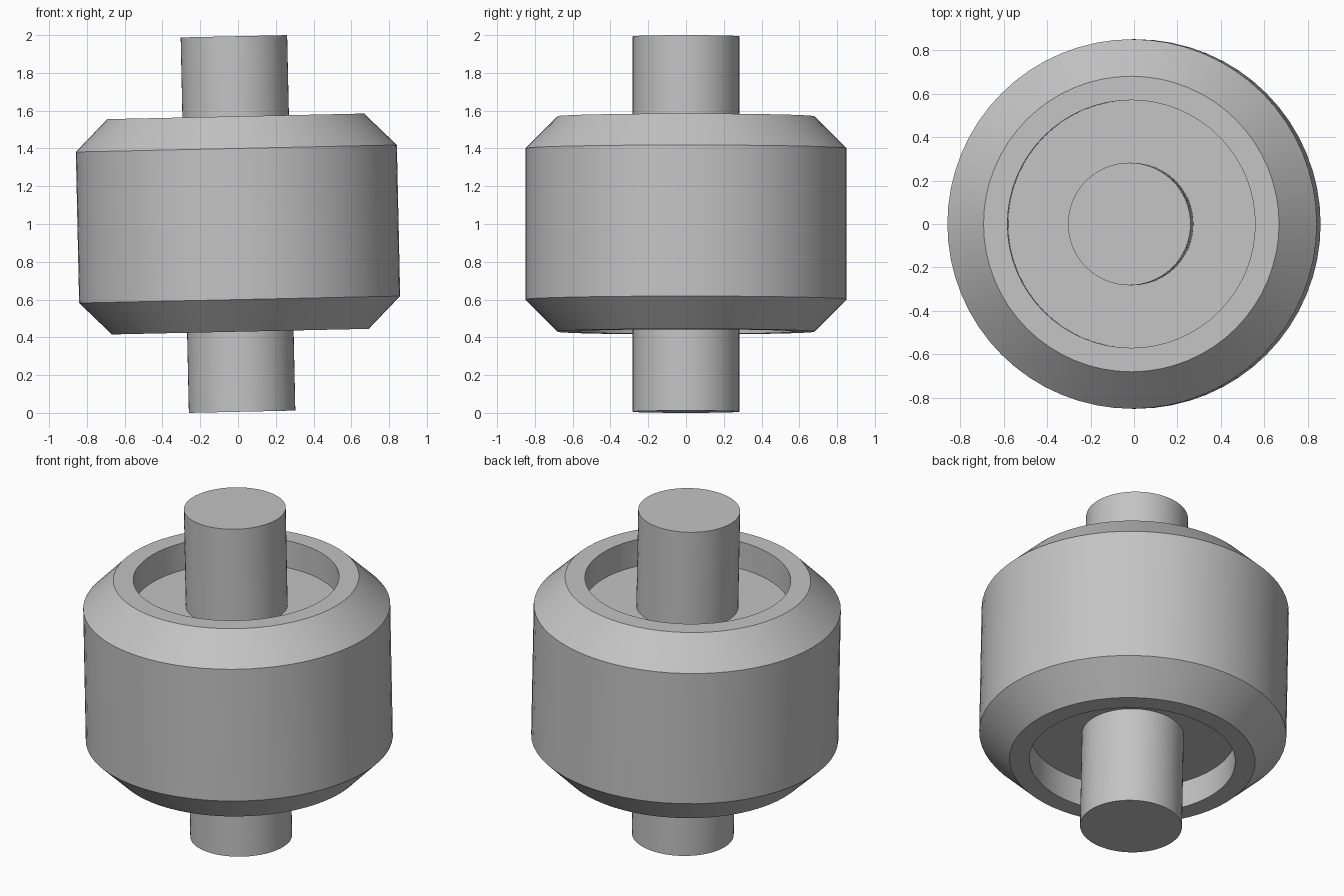
import bpy, bmesh, math
from mathutils import Matrix

default_cube = bpy.data.objects.get("Cube")
if default_cube:
    bpy.data.objects.remove(default_cube, do_unlink=True)

# Single plain grey finish
grey = bpy.data.materials.new("plain_grey")
grey.use_nodes = True
grey.diffuse_color = (0.55, 0.55, 0.55, 1)
grey.node_tree.nodes["Principled BSDF"].inputs["Base Color"].default_value = grey.diffuse_color

SEGMENTS = 64
# The whole assembly leans slightly toward -x
LEAN = Matrix.Translation((0, 0, 1)) @ Matrix.Rotation(math.radians(-1.25), 4, 'Y')


def lathe(name, half_profile, closed):
    """Spin an upper half profile of (radius, height), mirrored below the middle."""
    profile = half_profile + [(r, -z) for r, z in reversed(half_profile)]
    bm = bmesh.new()
    verts = [bm.verts.new((r, 0, z)) for r, z in profile]
    edges = [bm.edges.new(pair) for pair in zip(verts, verts[1:])]
    if closed:
        edges.append(bm.edges.new((verts[-1], verts[0])))
    bmesh.ops.spin(bm, geom=verts + edges, cent=(0, 0, 0), axis=(0, 0, 1),
                   angle=math.tau, steps=SEGMENTS, use_duplicate=False)
    bmesh.ops.remove_doubles(bm, verts=bm.verts, dist=0.0001)
    bmesh.ops.recalc_face_normals(bm, faces=bm.faces)
    bm.transform(LEAN)
    for face in bm.faces:
        face.smooth = True
    mesh = bpy.data.meshes.new(name)
    bm.to_mesh(mesh)
    bm.free()
    mesh.set_sharp_from_angle(angle=math.radians(30))
    mesh.materials.append(grey)
    obj = bpy.data.objects.new(name, mesh)
    bpy.context.collection.objects.link(obj)
    return obj


# Chamfered outer sleeve
lathe("outer_sleeve", [(0.57, 0.57), (0.68, 0.57), (0.85, 0.40)], True)
# Recessed filler between sleeve and shaft
lathe("recessed_core", [(0.282, 0.405), (0.57, 0.405)], True)
# Through shaft with flat ends
lathe("centre_shaft", [(0, 0.994), (0.282, 0.994)], False)
